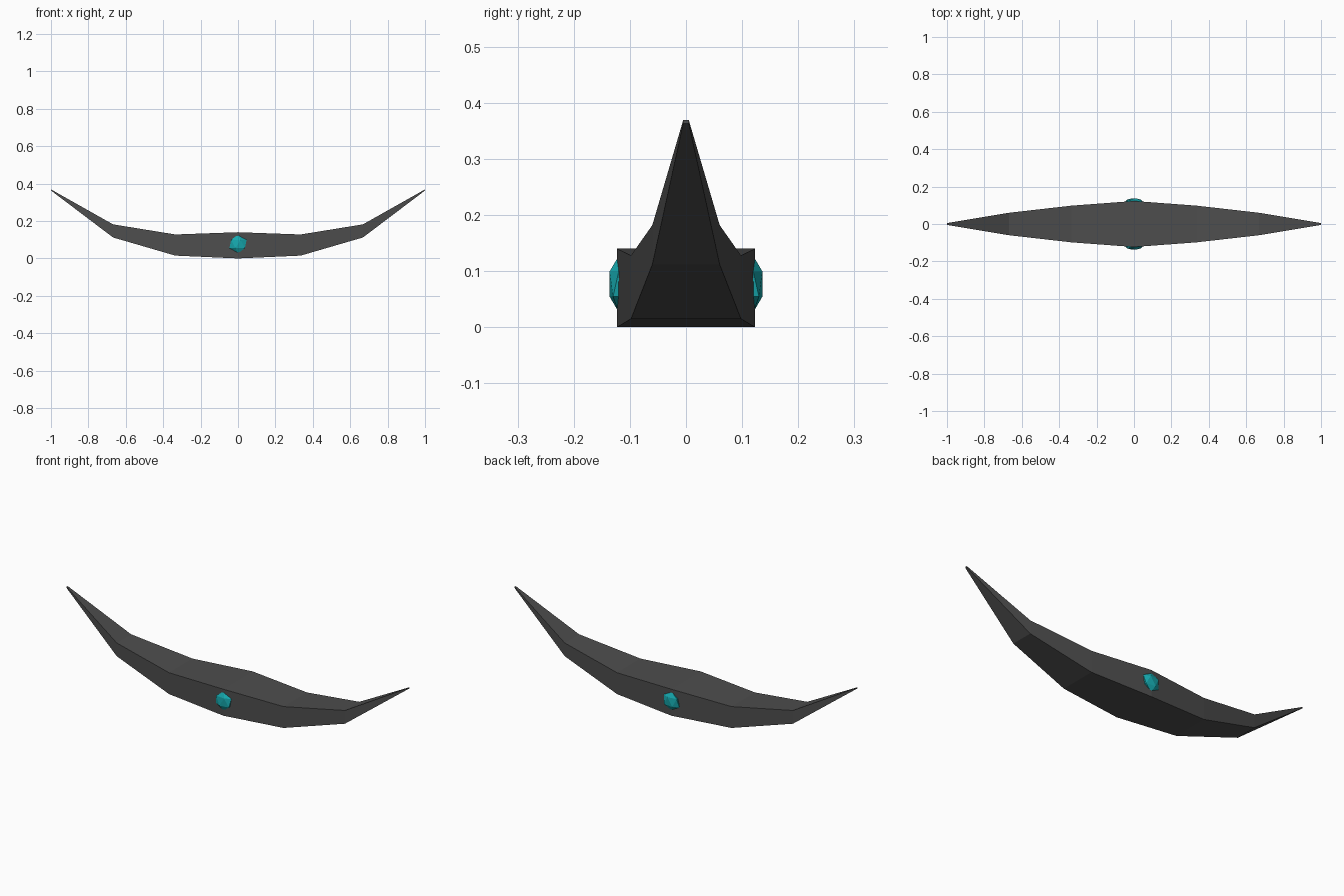
import bpy, bmesh
from mathutils import Matrix

if "Cube" in bpy.data.objects:
    bpy.data.objects.remove(bpy.data.objects["Cube"])


def material(name, rgb):
    m = bpy.data.materials.new(name)
    m.diffuse_color = (*rgb, 1)
    m.use_nodes = True
    m.node_tree.nodes["Principled BSDF"].inputs["Base Color"].default_value = m.diffuse_color
    return m


def finish(name, bm, mat):
    bmesh.ops.recalc_face_normals(bm, faces=bm.faces)
    mesh = bpy.data.meshes.new(name)
    bm.to_mesh(mesh)
    bm.free()
    mesh.materials.append(mat)
    obj = bpy.data.objects.new(name, mesh)
    bpy.context.collection.objects.link(obj)


dark = material("dark grey", (0.075, 0.075, 0.075))
teal = material("teal", (0.008, 0.40, 0.43))

# Curved blade: rectangular sections (x, half width, bottom, top), mirrored in x
half = [(0, 0.123, 0.0, 0.14), (0.335, 0.098, 0.015, 0.128),
        (0.668, 0.06, 0.112, 0.182), (1.0, 0.005, 0.363, 0.369)]
sections = [(-x, w, b, t) for x, w, b, t in reversed(half[1:])] + half
bm = bmesh.new()
rings = [[bm.verts.new((x, y, z)) for y, z in ((-w, b), (w, b), (w, t), (-w, t))]
         for x, w, b, t in sections]
for r, s in zip(rings, rings[1:]):
    for i in range(4):
        j = (i + 1) % 4
        bm.faces.new((r[i], r[j], s[j], s[i]))
bm.faces.new(rings[0])
bm.faces.new(rings[-1])
finish("curved_blade", bm, dark)

# Flattened faceted gem on the front and back
for side, name in ((-1, "front_gem"), (1, "back_gem")):
    bm = bmesh.new()
    place = Matrix.Translation((0, side * 0.12, 0.077)) @ Matrix.Diagonal((0.051, 0.019, 0.05, 1))
    bmesh.ops.create_icosphere(bm, subdivisions=1, radius=1, matrix=place)
    finish(name, bm, teal)
